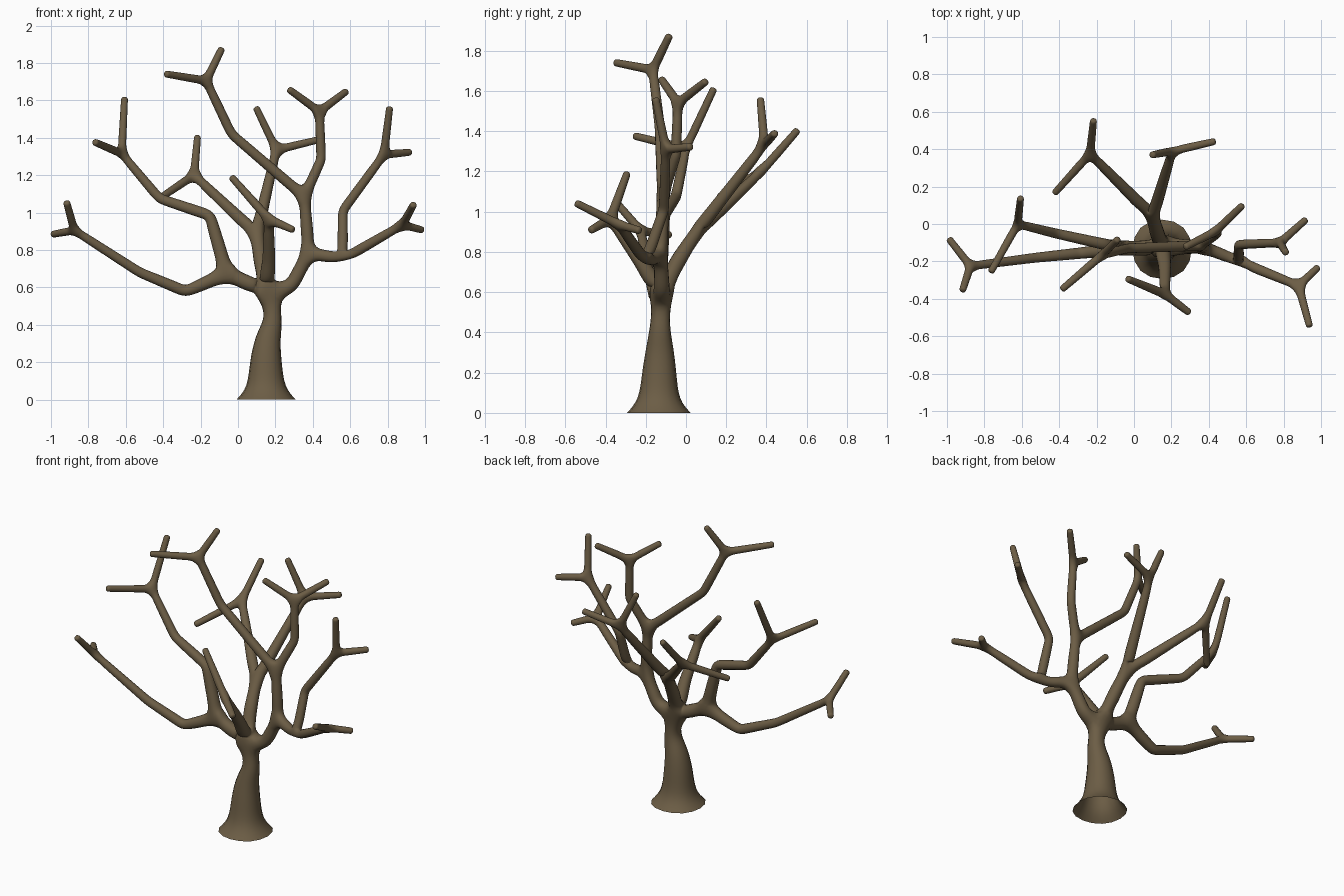
import bpy, bmesh
from mathutils import Vector

if "Cube" in bpy.data.objects:
    bpy.data.objects.remove(bpy.data.objects["Cube"])

verts, radii, edges, index = [], [], [], {}


def node(p, r):
    # reuse shared junction points so the limbs join
    if p not in index:
        index[p] = len(verts)
        verts.append(Vector(p))
        radii.append(r)
    return index[p]


def extra(a, b, t):
    # in-between point on a segment, radius blended
    verts.append(verts[a].lerp(verts[b], t))
    radii.append(radii[a] + (radii[b] - radii[a]) * t)
    return len(verts) - 1


def limb(points, r0, r1, split=True):
    n = len(points) - 1
    ids = [node(p, r0 + (r1 - r0) * i / n) for i, p in enumerate(points)]
    for a, b in zip(ids, ids[1:]):
        if split:
            m = extra(a, b, 0.5)
            edges.extend([(a, m), (m, b)])
        else:
            edges.append((a, b))


def fork(p, *tips):
    # pair of twigs at a limb's end, slightly lengthened for the rounded caps
    a = node(p, 0.023)
    for t in tips:
        b = node(t, 0.019)
        verts[b] += (verts[b] - verts[a]).normalized() * 0.014
        m = extra(a, b, 0.5)
        e = extra(a, b, 1 - 0.022 / (verts[b] - verts[a]).length)
        edges.extend([(a, m), (m, e), (e, b)])


# trunk
J = (0.15, -0.125, 0.59)
trunk = [((0.15, -0.135, 0), 0.166), ((0.15, -0.135, 0.065), 0.102),
         ((0.148, -0.133, 0.2), 0.090), ((0.158, -0.13, 0.33), 0.070),
         ((0.190, -0.13, 0.42), 0.052), ((0.180, -0.125, 0.5), 0.049), (J, 0.047)]
ids = [node(p, r) for p, r in trunk]
edges += list(zip(ids, ids[1:]))

# left limbs
A = (-0.06, -0.13, 0.672)
limb([J, (0.04, -0.13, 0.628), A], 0.046, 0.04, False)
a1 = (-0.875, -0.225, 0.905)
limb([A, (-0.28, -0.155, 0.578), (-0.525, -0.18, 0.68), a1], 0.036, 0.023)
fork(a1, (-0.985, -0.085, 0.885), (-0.915, -0.35, 1.05))
b1 = (-0.622, 0.0, 1.315)
limb([A, (-0.15, -0.11, 0.985), (-0.42, -0.05, 1.075), b1], 0.036, 0.023)
fork(b1, (-0.607, 0.135, 1.605), (-0.762, -0.25, 1.375))

# back limbs
C = (0.1, 0.04, 0.885)
limb([J, (0.125, -0.055, 0.73), C], 0.046, 0.036, False)
c1, d1 = (-0.235, 0.375, 1.2), (0.205, 0.39, 1.335)
limb([C, c1], 0.036, 0.024)
fork(c1, (-0.217, 0.55, 1.4), (-0.42, 0.17, 1.075))
limb([C, d1], 0.036, 0.024)
fork(d1, (0.1, 0.37, 1.555), (0.425, 0.44, 1.388))

# front limb
e1 = (0.165, -0.375, 0.965)
limb([J, (0.165, -0.225, 0.75), e1], 0.046, 0.026)
fork(e1, (-0.03, -0.295, 1.185), (0.29, -0.47, 0.91))

# right limbs
F, G, H = (0.378, -0.125, 0.785), (0.355, -0.115, 1.085), (0.56, -0.2, 0.75)
limb([J, (0.285, -0.12, 0.605), F], 0.046, 0.036, False)
limb([F, G], 0.036, 0.030)
limb([F, H], 0.036, 0.030)
g1, g2 = (-0.17, -0.165, 1.705), (0.435, -0.04, 1.54)
limb([G, (-0.035, -0.13, 1.42), g1], 0.029, 0.024)
fork(g1, (-0.09, -0.085, 1.87), (-0.38, -0.345, 1.74))
limb([G, (0.445, -0.05, 1.285), g2], 0.029, 0.024)
fork(g2, (0.278, -0.12, 1.655), (0.575, 0.095, 1.645))
h1, h2 = (0.78, -0.1, 1.31), (0.88, -0.33, 0.935)
limb([H, (0.56, -0.11, 1.01), h1], 0.029, 0.024)
fork(h1, (0.81, -0.15, 1.555), (0.915, 0.02, 1.322))
limb([H, h2], 0.029, 0.024)
fork(h2, (0.98, -0.235, 0.908), (0.937, -0.54, 1.04))

# skin the skeleton
mesh = bpy.data.meshes.new("tree")
mesh.from_pydata(verts, edges, [])
tree = bpy.data.objects.new("tree", mesh)
bpy.context.collection.objects.link(tree)
skin = tree.modifiers.new("Skin", 'SKIN')
skin.branch_smoothing = 0.3
if not mesh.skin_vertices:
    bpy.context.view_layer.objects.active = tree
    bpy.ops.mesh.customdata_skin_add()
for i, sv in enumerate(mesh.skin_vertices[0].data):
    sv.radius = (radii[i] * 1.04, radii[i] * 1.04)
    sv.use_root = i == 0
deps = bpy.context.evaluated_depsgraph_get()
skinned = bpy.data.meshes.new_from_object(tree.evaluated_get(deps))
tree.modifiers.clear()
tree.data = skinned

# open the underside of the trunk
bm = bmesh.new()
bm.from_mesh(skinned)
base = [f for f in bm.faces if all(v.co.z < 0.02 for v in f.verts)]
bmesh.ops.delete(bm, geom=base, context='FACES_ONLY')
bmesh.ops.recalc_face_normals(bm, faces=bm.faces)
bm.to_mesh(skinned)
bm.free()

sub = tree.modifiers.new("Subdivision", 'SUBSURF')
sub.levels = sub.render_levels = 2
for p in skinned.polygons:
    p.use_smooth = True

bark = bpy.data.materials.new("bark")
bark.diffuse_color = (0.15, 0.11, 0.06, 1)
bark.use_nodes = True
bark.node_tree.nodes["Principled BSDF"].inputs["Base Color"].default_value = bark.diffuse_color
skinned.materials.clear()
skinned.materials.append(bark)
